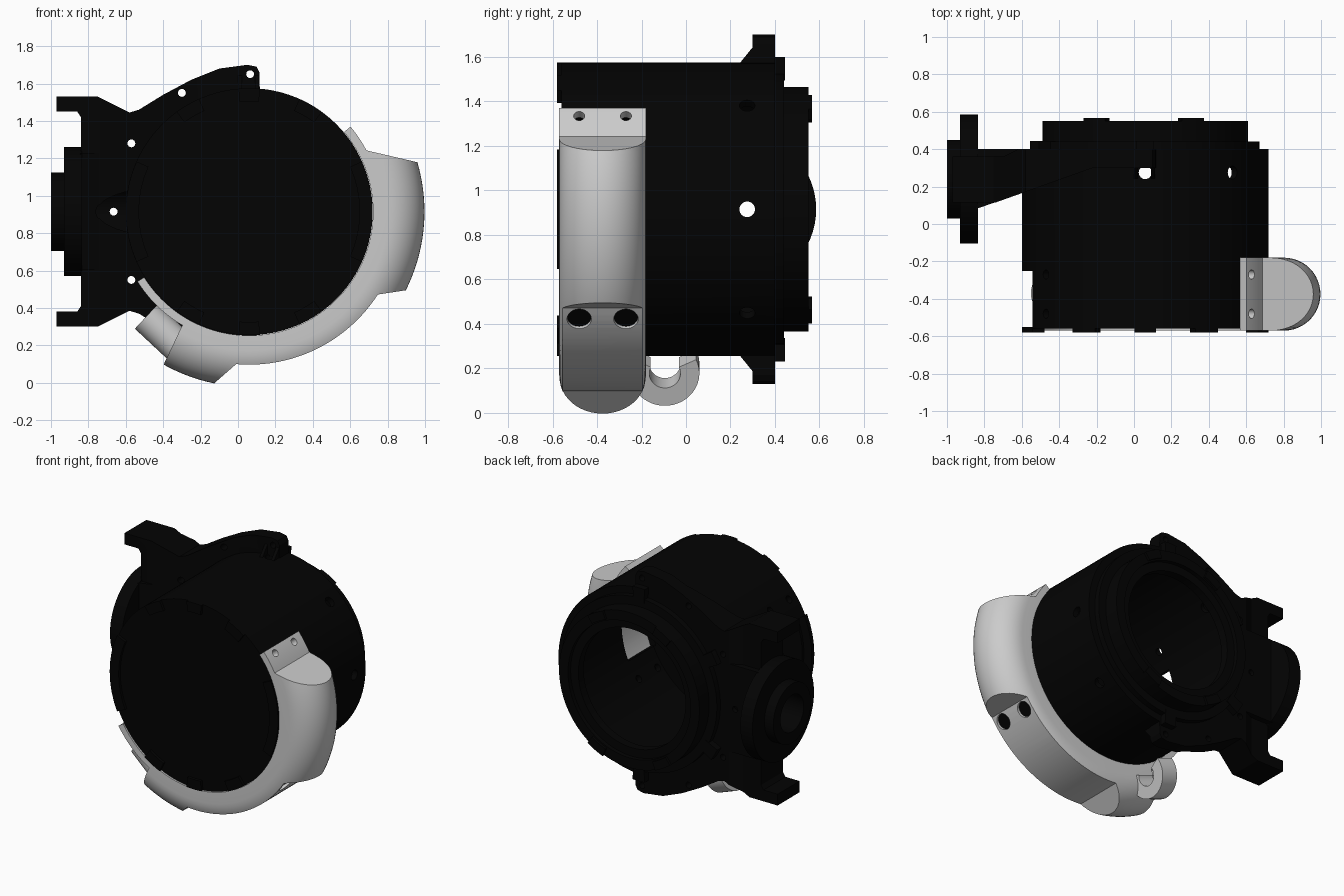
import bpy, bmesh
from math import sin, cos, pi, radians
from mathutils import Vector, Matrix

if "Cube" in bpy.data.objects:
    bpy.data.objects.remove(bpy.data.objects["Cube"])

CX, CZ = 0.06, 0.915          # barrel axis (runs along y)
black = bpy.data.materials.new("black_plastic")
black.diffuse_color = (0.001, 0.001, 0.001, 1)
black.use_nodes = True
black.node_tree.nodes["Principled BSDF"].inputs["Base Color"].default_value = black.diffuse_color

# ---------- helpers ----------
def arc(cx, cy, r, a0, a1, n):
    return [(cx + r * cos(radians(a0 + (a1 - a0) * i / n)),
             cy + r * sin(radians(a0 + (a1 - a0) * i / n))) for i in range(n + 1)]

def prism(bm, pts, axis, d0, d1):
    put = {'X': lambda u, v, d: (d, u, v), 'Y': lambda u, v, d: (u, d, v),
           'Z': lambda u, v, d: (u, v, d)}[axis]
    a, b = ([bm.verts.new(put(u, v, d)) for u, v in pts] for d in (d0, d1))
    n = len(pts)
    bm.faces.new(a)
    bm.faces.new(b[::-1])
    for i in range(n):
        bm.faces.new((a[i], b[i], b[(i + 1) % n], a[(i + 1) % n]))

def sector(bm, r0, r1, a0, a1, y0, y1, n=8):
    prism(bm, arc(CX, CZ, r1, a0, a1, n) + arc(CX, CZ, r0, a1, a0, n), 'Y', y0, y1)

def rod(bm, p, q, r, n=24):
    p, q = Vector(p), Vector(q)
    rot = (q - p).to_track_quat('Z', 'Y').to_matrix().to_4x4()
    bmesh.ops.create_cone(bm, cap_ends=True, segments=n, radius1=r, radius2=r,
                          depth=(q - p).length, matrix=Matrix.Translation((p + q) / 2) @ rot)

def radial(bm, ang, y, r, r0=0.5, r1=0.85):
    c, s = cos(radians(ang)), sin(radians(ang))
    rod(bm, (CX + r0 * c, y, CZ + r0 * s), (CX + r1 * c, y, CZ + r1 * s), r)

def lathe(bm, prof, n=96):
    rings = [[bm.verts.new((CX + r * cos(2 * pi * i / n), y, CZ + r * sin(2 * pi * i / n)))
              for i in range(n)] if r else [bm.verts.new((CX, y, CZ))] for r, y in prof]
    for a, b in zip(rings, rings[1:]):
        for i in range(n):
            f = [a[i % len(a)], a[(i + 1) % len(a)], b[(i + 1) % len(b)], b[i % len(b)]]
            bm.faces.new(list(dict.fromkeys(f)))

def make(name, bm, mat=None):
    bmesh.ops.recalc_face_normals(bm, faces=bm.faces)
    me = bpy.data.meshes.new(name)
    bm.to_mesh(me)
    bm.free()
    ob = bpy.data.objects.new(name, me)
    bpy.context.collection.objects.link(ob)
    if mat:
        me.materials.append(mat)
    return ob

def boolean(ob, bm, op='DIFFERENCE'):
    cut = make("cutter", bm)
    cut.hide_render = True
    m = ob.modifiers.new("cut", 'BOOLEAN')
    m.operation, m.object, m.solver = op, cut, 'EXACT'
    bpy.context.view_layer.objects.active = ob
    bpy.ops.object.modifier_apply(modifier=m.name)
    bpy.data.objects.remove(cut)

# ---------- barrel: closed front, open stepped rear ----------
bm = bmesh.new()
lathe(bm, [(0, -.56), (.66, -.56), (.66, .40), (.61, .40), (.61, .44), (.55, .44), (.55, .55),
           (.48, .55), (.48, .52), (.42, .52), (.42, .46), (.50, .44), (.50, .39), (.62, .37),
           (.62, -.53), (0, -.53)])
barrel = make("barrel", bm, black)
bm = bmesh.new()
for k in range(8):                                   # rear screw holes
    radial(bm, 45 * k, .275, .035)
for a in (36.4, 143.6, 216.4, 323.6):                # front screw holes
    for y in (-.48, -.27):
        radial(bm, a, y, .025)
for a in (0, 180):                                   # side air openings
    sector(bm, .60, .8, a - 24, a + 24, -.6, -.25)
boolean(barrel, bm)

# ---------- rim tabs, front and rear ----------
bm = bmesh.new()
for a, w in ((0, 24), (180, 24), (60, 6), (90, 5), (120, 6), (240, 6), (270, 5), (300, 6)):
    sector(bm, .59, .66, a - w, a + w, -.58, -.55)
for a in (90, 150, 210, 270):
    sector(bm, .58, .685, a - 4, a + 4, .38, .445)
for a in (62, 120, 240, 298):
    sector(bm, .49, .55, a - 7, a + 7, .53, .567)
make("rim_tabs", bm, black)

# ---------- side bracket with lugs ----------
upper = [(-.84, 1.42), (-.86, 1.45), (-.97, 1.45), (-.97, 1.53), (-.75, 1.53), (-.58, 1.445),
         (-.53, 1.46), (-.4, 1.54), (-.25, 1.62), (-.1, 1.68), (.05, 1.70), (.1, 1.69),
         (.115, 1.66)]
upper = [(x, z + (.01 if z > 1.7 else 0)) for x, z in upper]
bm = bmesh.new()
prism(bm, upper + arc(CX, CZ, .65, 85, 275, 48) + [(x, 2 * CZ - z) for x, z in upper[::-1]],
      'Y', -.2, .6)
bracket = make("side_bracket", bm, black)
bm = bmesh.new()                                     # tapered plan outline
prism(bm, [(-1.1, .115), (-.74, .115), (-.22, .30), (.3, .30), (.3, .40), (-.62, .40),
           (-.70, .36), (-1.1, .36)], 'Z', -.2, 2)
boolean(bracket, bm, 'INTERSECT')
bm = bmesh.new()
for x, z in ((.065, 1.65), (-.3, 1.55), (-.57, 1.28)):
    for zz in (z, 2 * CZ - z):
        rod(bm, (x, 0, zz), (x, .6, zz), .021)
boolean(bracket, bm)

# ---------- web joining the hub to the barrel ----------
bm = bmesh.new()
prism(bm, [(-.845, .08), (-.59, .17), (-.59, .40), (-.845, .40)], 'Z', CZ - .31, CZ + .31)
web = make("hub_web", bm, black)
for ob in (web, bracket):
    bm = bmesh.new()
    rod(bm, (-.665, 0, CZ), (-.665, .6, CZ), .021)
    boolean(ob, bm)

# ---------- lug gussets ----------
bm = bmesh.new()
for s in (1, -1):
    for x in (0, .09):
        prism(bm, [(y, CZ + s * h) for y, h in ((.24, .655), (.305, .735), (.305, .64), (.24, .64))],
              'X', x, x + .022)
make("lug_gussets", bm, black)

# ---------- pivot hub on the left ----------
bm = bmesh.new()
rod(bm, (-.93, .24, CZ), (-.835, .24, CZ), .345, 64)
flange = make("hub_flange", bm, black)
bm = bmesh.new()
rod(bm, (-1, .24, CZ), (-.925, .24, CZ), .21, 64)
collar = make("hub_collar", bm, black)
for ob in (flange, collar, bracket, web):
    bm = bmesh.new()
    rod(bm, (-1.1, .24, CZ), (-.5, .24, CZ), .13, 48)
    boolean(ob, bm)

# ---------- grey air duct: rounded ring trimmed by its side outline ----------
bm = bmesh.new()
section = [(.60, -.57)] + [(.742 + .195 * cos(t), -.375 + .195 * sin(t))
                           for t in [pi * (i / 24 - .5) for i in range(25)]] + [(.60, -.18)]
lathe(bm, section + section[:1], 128)
bmesh.ops.remove_doubles(bm, verts=bm.verts, dist=1e-5)
duct = make("air_duct", bm)
outline = []
for a0, a1, r in ((40, 27.6, .707), (16.1, -26.3, .945), (-32.8, -94.9, .818),
                  (-101.9, -119.2, .945), (-120.5, -148, .705)):
    outline += arc(CX, CZ, r, a0, a1, 24)
bm = bmesh.new()
prism(bm, outline + arc(CX, CZ, .662, -148, 40, 90), 'Y', -.7, 0)
boolean(duct, bm, 'INTERSECT')
bm = bmesh.new()
for y in (-.48, -.27):
    radial(bm, 36.4, y, .025)
    radial(bm, 216.4, y, .025)
    radial(bm, -37.1, y, .055, .5, 1.0)
boolean(duct, bm)

# ---------- dark plugs in the duct holes ----------
bm = bmesh.new()
for y in (-.48, -.27):
    radial(bm, -37.1, y, .0545, .67, .80)
make("duct_plugs", bm, black)

# ---------- hose outlet ----------
bm = bmesh.new()
rod(bm, (-.49, -.37, .355), (-.31, -.37, .187), .09, 40)
outlet = make("hose_outlet", bm)
bm = bmesh.new()
rod(bm, (-.56, -.37, .42), (-.38, -.37, .252), .065, 40)
boolean(outlet, bm)

# ---------- open cable clip under the barrel ----------
bm = bmesh.new()
prism(bm, arc(-.095, .2, .155, -205, 25, 32) + arc(-.095, .2, .07, 25, -205, 32), 'X', -.31, -.18)
bmesh.ops.rotate(bm, verts=bm.verts, cent=Vector((-.245, -.1, .2)),
                 matrix=Matrix.Rotation(radians(20), 3, 'Y'))
make("cable_clip", bm)

# ---------- smooth curved faces, keep edges sharp ----------
for ob in bpy.data.objects:
    ob.select_set(True)
bpy.context.view_layer.objects.active = barrel
bpy.ops.object.shade_smooth_by_angle(angle=radians(25))
